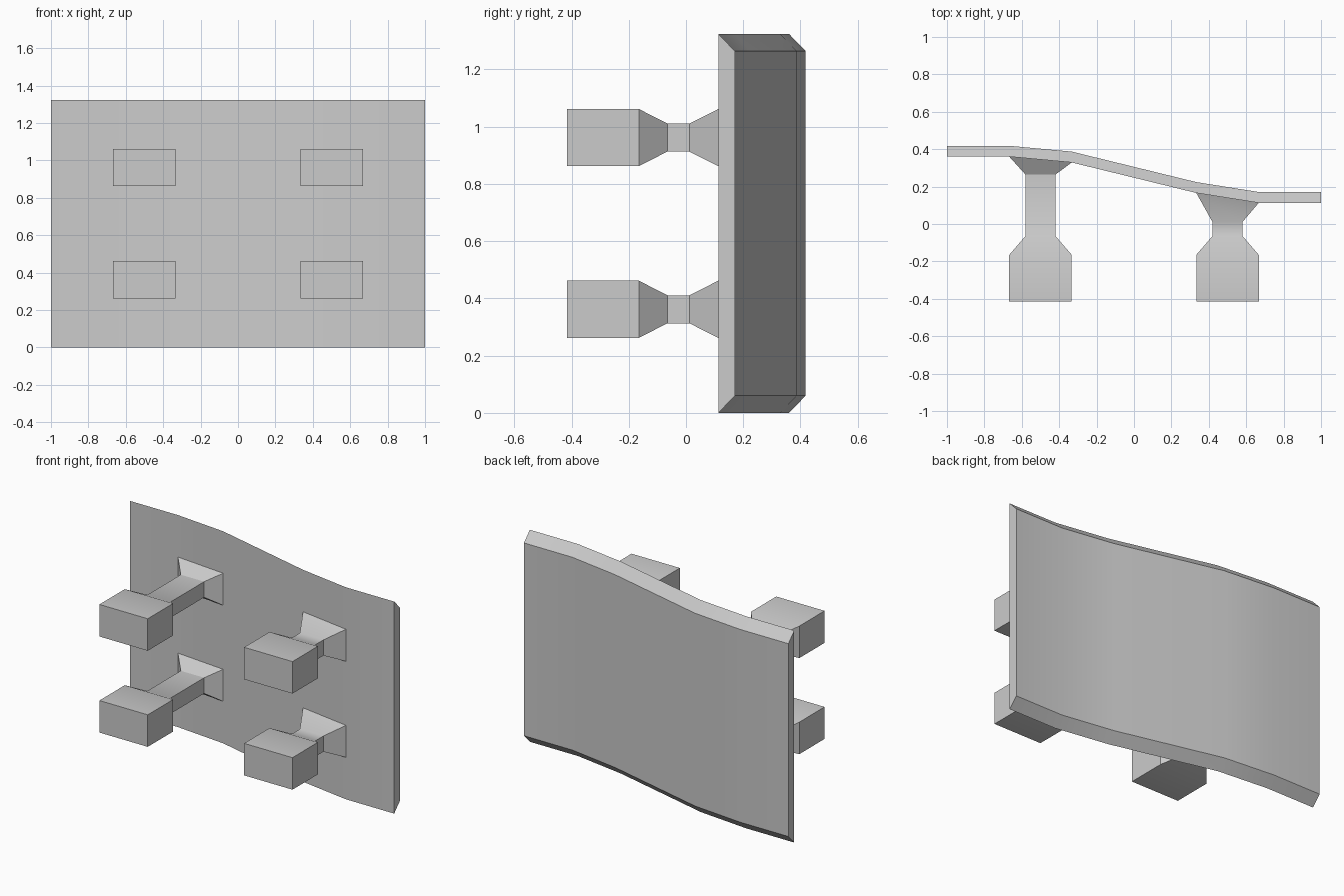
import bpy, bmesh, math

if "Cube" in bpy.data.objects:
    bpy.data.objects.remove(bpy.data.objects["Cube"])

HEIGHT = 1.324
T = 0.058     # panel thickness
INSET = 0.06  # back face is shorter at top and bottom
CURVE = [(-1, 0.36), (-0.667, 0.36), (-0.333, 0.329),
         (0.333, 0.166), (0.667, 0.113), (1, 0.113)]


def loft(name, rings, cap_start=True, cap_end=True):
    """Skin a list of equal-length closed rings into one object."""
    bm = bmesh.new()
    loops = [[bm.verts.new(p) for p in ring] for ring in rings]
    for a, b in zip(loops, loops[1:]):
        n = len(a)
        for i in range(n):
            j = (i + 1) % n
            bm.faces.new((a[i], a[j], b[j], b[i]))
    if cap_start:
        bm.faces.new(loops[0])
    if cap_end:
        bm.faces.new(loops[-1])
    bmesh.ops.recalc_face_normals(bm, faces=bm.faces)
    mesh = bpy.data.meshes.new(name)
    bm.to_mesh(mesh)
    bm.free()
    obj = bpy.data.objects.new(name, mesh)
    bpy.context.collection.objects.link(obj)
    bpy.ops.object.select_all(action='DESELECT')
    obj.select_set(True)
    bpy.context.view_layer.objects.active = obj
    bpy.ops.object.shade_smooth_by_angle(angle=math.radians(30))
    return obj


# Curved panel with chamfered top and bottom edges
loft("curved_panel", [
    [(x, y, 0), (x, y + T, INSET), (x, y + T, HEIGHT - INSET), (x, y, HEIGHT)]
    for x, y in CURVE])


def post(name, cx, cz, neck_end, y_left, y_right):
    """Block foot, narrow neck, then a flare that meets the panel."""
    profile = [(-0.415, -0.415, 0.167, 0.1), (-0.165, -0.165, 0.167, 0.1),
               (-0.065, -0.065, 0.081, 0.049), (neck_end, neck_end, 0.081, 0.049),
               (y_left, y_right, 0.167, 0.1)]
    rings = [[(cx - hx, yl, cz - hz), (cx + hx, yr, cz - hz),
              (cx + hx, yr, cz + hz), (cx - hx, yl, cz + hz)]
             for yl, yr, hx, hz in profile]
    # Start the flat foot, and leave the end open against the panel
    loft(name, rings, cap_end=False)


# Four mounting posts
for level, cz in (("lower", 0.362), ("upper", 0.962)):
    post(level + "_left_post", -0.5, cz, 0.265, 0.36, 0.329)
    post(level + "_right_post", 0.5, cz, 0.012, 0.166, 0.113)
